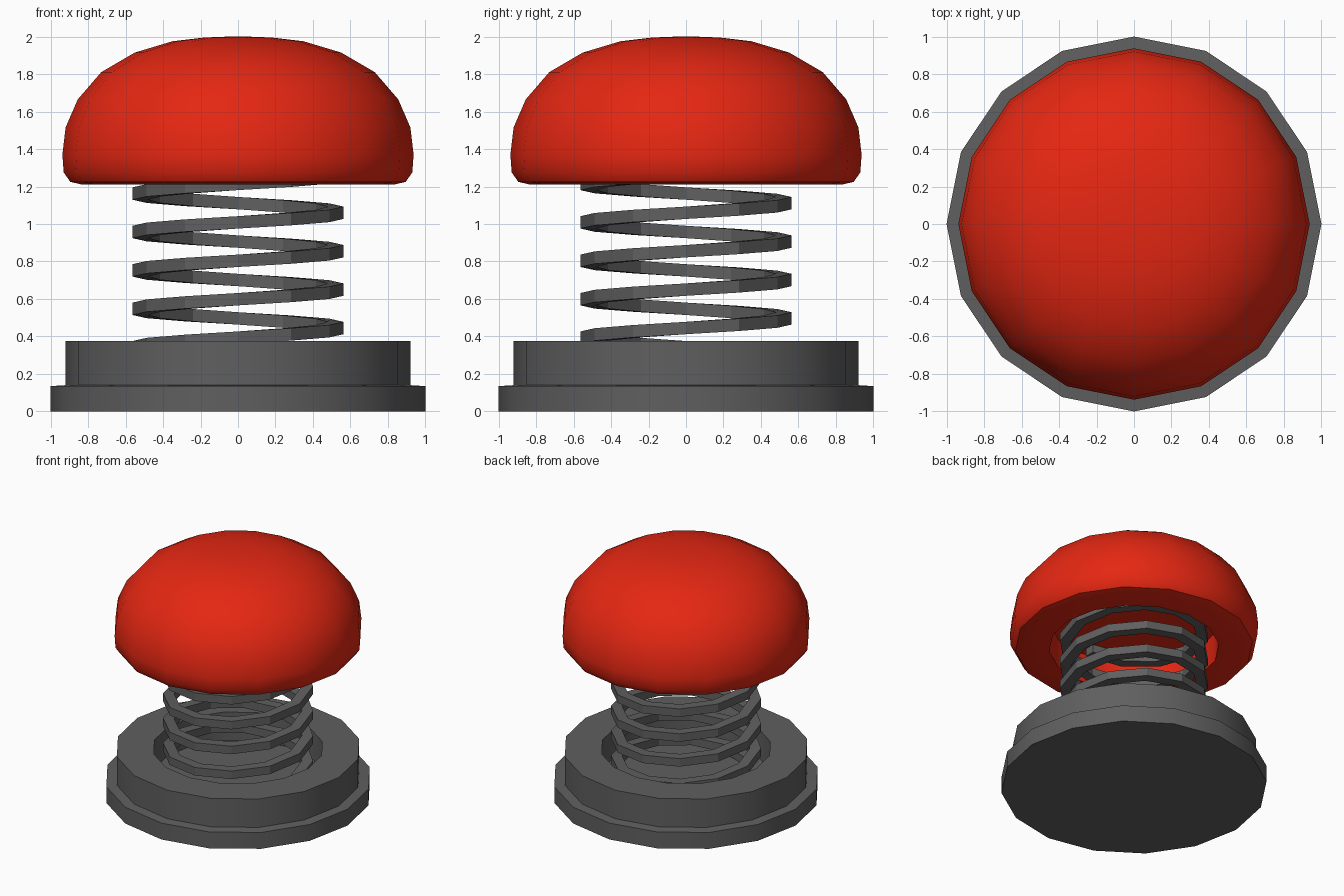
import bpy, bmesh, math

if "Cube" in bpy.data.objects:
    bpy.data.objects.remove(bpy.data.objects["Cube"])

def material(name, rgb):
    m = bpy.data.materials.new(name)
    m.diffuse_color = (*rgb, 1)
    m.use_nodes = True
    m.node_tree.nodes["Principled BSDF"].inputs["Base Color"].default_value = m.diffuse_color
    return m

RED = material("red", (0.78, 0.02, 0.006))
GREY = material("dark_grey", (0.115, 0.115, 0.115))

def finish(name, bm, mat, angle):
    bmesh.ops.recalc_face_normals(bm, faces=bm.faces)
    me = bpy.data.meshes.new(name)
    bm.to_mesh(me)
    bm.free()
    ob = bpy.data.objects.new(name, me)
    bpy.context.collection.objects.link(ob)
    me.materials.append(mat)
    if angle:
        bpy.ops.object.select_all(action='DESELECT')
        ob.select_set(True)
        bpy.context.view_layer.objects.active = ob
        bpy.ops.object.shade_smooth_by_angle(angle=math.radians(angle))
    return ob

def lathe(name, profile, mat, n=16, angle=30):
    """Revolve (radius, z) points around z, capping both ends."""
    bm = bmesh.new()
    rings = [[bm.verts.new((r * math.cos(2 * math.pi * i / n),
                            r * math.sin(2 * math.pi * i / n), z)) for i in range(n)]
             for r, z in profile]
    for a, b in zip(rings, rings[1:]):
        for i in range(n):
            j = (i + 1) % n
            bm.faces.new((a[i], a[j], b[j], b[i]))
    bm.faces.new(rings[0])
    bm.faces.new(rings[-1])
    return finish(name, bm, mat, angle)

# stepped base with a round socket for the spring
lathe("base", [(1, 0), (1, 0.135), (0.92, 0.14), (0.92, 0.375),
               (0.64, 0.375), (0.64, 0.14)], GREY)

# domed cap with a matching socket underneath
lathe("button_cap", [(0.64, 1.45), (0.64, 1.21), (0.83, 1.21), (0.895, 1.225),
                     (0.93, 1.275), (0.937, 1.37), (0.92, 1.515), (0.855, 1.665),
                     (0.73, 1.81), (0.55, 1.915), (0.35, 1.975), (0.18, 1.995),
                     (0.05, 2.0)], RED, angle=40)

# square-section spring
PITCH, SIDES = 0.205, 12
bm = bmesh.new()
previous = first = None
for k in range(-16, 58):
    t = 2 * math.pi * k / SIDES
    z = 0.445 + PITCH * k / SIDES
    ring = [bm.verts.new((r * math.cos(t), r * math.sin(t), z + dz))
            for r, dz in ((0.48, -0.033), (0.563, -0.033), (0.563, 0.033), (0.48, 0.033))]
    if previous:
        for i in range(4):
            j = (i + 1) % 4
            bm.faces.new((previous[i], previous[j], ring[j], ring[i]))
    else:
        first = ring
    previous = ring
bm.faces.new(first)
bm.faces.new(previous)
finish("spring", bm, GREY, 0)
